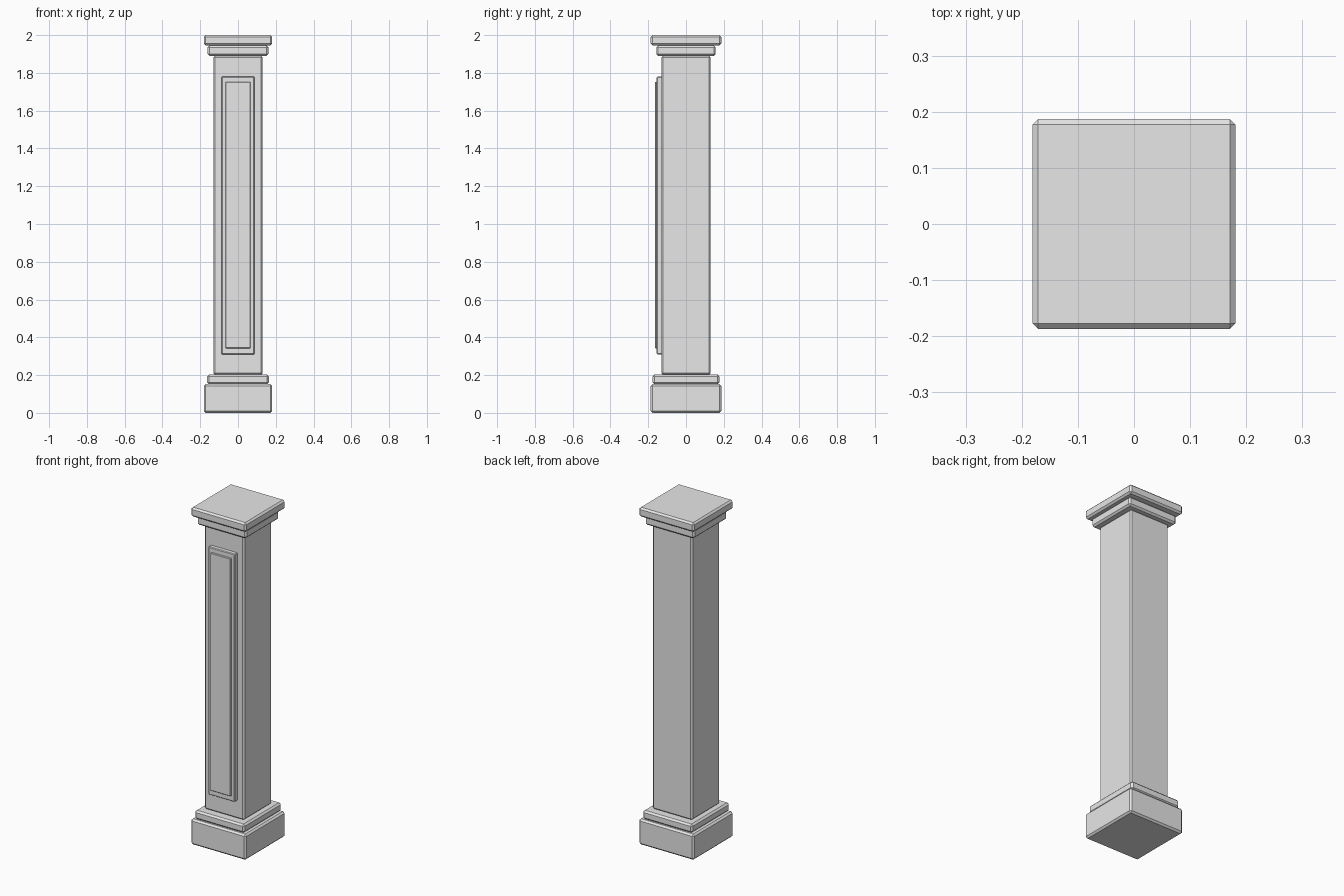
import bpy

cube = bpy.data.objects.get("Cube")
if cube:
    bpy.data.objects.remove(cube, do_unlink=True)

# Plain stone colour
stone = bpy.data.materials.new("stone_grey")
stone.use_nodes = True
GREY = (0.8, 0.8, 0.8, 1)
stone.diffuse_color = GREY
stone.node_tree.nodes["Principled BSDF"].inputs["Base Color"].default_value = GREY


def block(name, half_x, y0, y1, z0, z1, bevel):
    """Box with chamfered edges, centred on x."""
    bpy.ops.mesh.primitive_cube_add(size=1, location=(0, (y0 + y1) / 2, (z0 + z1) / 2))
    obj = bpy.context.object
    obj.name = name
    obj.scale = (2 * half_x, y1 - y0, z1 - z0)
    bpy.ops.object.transform_apply(location=False, rotation=False, scale=True)
    obj.data.materials.append(stone)
    mod = obj.modifiers.new("chamfer", "BEVEL")
    mod.width = bevel
    mod.segments = 1
    return obj


# Base and its moulding
block("plinth", 0.181, -0.187, 0.187, 0, 0.152, 0.01)
block("base_moulding", 0.163, -0.177, 0.177, 0.152, 0.203, 0.01)

# Shaft
block("shaft", 0.13, -0.13, 0.13, 0.203, 1.89, 0.008)

# Capital
block("neck_moulding", 0.161, -0.157, 0.157, 1.89, 1.945, 0.01)
block("capital_slab", 0.181, -0.187, 0.187, 1.945, 2.0, 0.01)

# Raised front panel in two steps
block("panel_frame", 0.087, -0.155, -0.125, 0.31, 1.78, 0.004)
block("panel_field", 0.067, -0.165, -0.15, 0.342, 1.752, 0.003)
